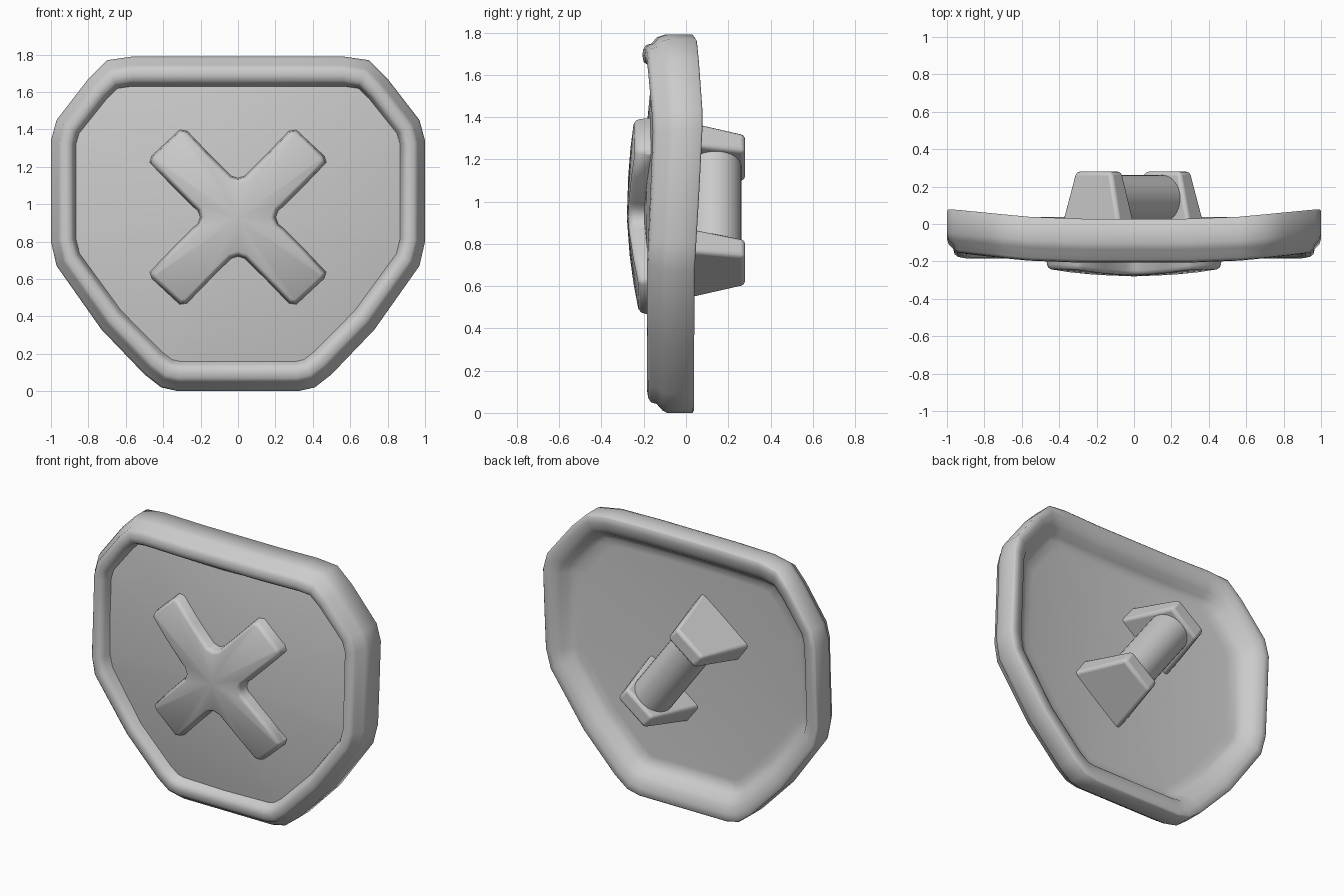
import bpy, bmesh, math
from mathutils import Vector, Matrix

if "Cube" in bpy.data.objects:
    bpy.data.objects.remove(bpy.data.objects["Cube"])


def finish(bm, name, angle=35, bevel=0):
    bmesh.ops.recalc_face_normals(bm, faces=bm.faces)
    me = bpy.data.meshes.new(name)
    bm.to_mesh(me)
    bm.free()
    ob = bpy.data.objects.new(name, me)
    bpy.context.collection.objects.link(ob)
    bpy.ops.object.select_all(action='DESELECT')
    bpy.context.view_layer.objects.active = ob
    ob.select_set(True)
    if bevel:
        m = ob.modifiers.new("bevel", 'BEVEL')
        m.width, m.segments = bevel, 3
        m.limit_method, m.angle_limit = 'ANGLE', math.radians(30)
    bpy.ops.object.shade_smooth_by_angle(angle=math.radians(angle))
    return ob


def inset(pts, d):
    """Offset a clockwise closed outline inward by d."""
    out = []
    for i, p in enumerate(pts):
        a = (p - pts[i - 1]).normalized()
        b = (pts[(i + 1) % len(pts)] - p).normalized()
        na, nb = Vector((a.y, -a.x)), Vector((b.y, -b.x))
        out.append(p + (na + nb) * d / (1 + na.dot(nb)))
    return out


def add_ring(bm, pts, yfun):
    return [bm.verts.new((p.x, yfun(p.x, p.y), p.y)) for p in pts]


def bridge(bm, rings):
    for r, s in zip(rings, rings[1:]):
        for i in range(len(r)):
            j = (i + 1) % len(r)
            bm.faces.new((r[i], r[j], s[j], s[i]))


def fan(bm, ring, co):
    c = bm.verts.new(co)
    for i in range(len(ring)):
        bm.faces.new((ring[i], ring[(i + 1) % len(ring)], c))


CZ = 0.925


def clamp(v):
    return max(0, min(1, v))


def panel_y(x, z):
    return -0.203 + 0.13 * x * x + 0.06 * ((z - CZ) / 0.8) ** 2 + 0.012 * max(0, CZ - z)


def back_y(x, z):
    return -0.085 + 0.07 * x * x + 0.015 * ((z - CZ) / 0.8) ** 2


def bend(x, z):
    k = clamp((abs(x) - 0.45) / 0.5)
    return k * (0.005 + 0.042 * clamp((z - 0.65) / 0.65))


def rim_inset(pts, d):
    """Inset slightly less on the sides than at the top and bottom."""
    return [Vector((p.x * (1 + 0.2 * d), p.y)) for p in inset(pts, d)]


# Shield outline, right half from top to bottom, then mirrored
half = [(0.28, 1.79), (0.56, 1.79), (0.70, 1.77), (0.80, 1.67), (0.97, 1.45), (1, 1.34),
        (1, 1.07), (1, 0.8), (0.97, 0.67), (0.73, 0.33), (0.5, 0.09), (0.41, 0.02), (0.32, 0)]
outline = [Vector((0, 1.79))] + [Vector(p) for p in half] + [Vector((0, 0))] \
    + [Vector((-x, z)) for x, z in reversed(half)]

# Shield: back panel, rim, raised bead and domed front panel
bm = bmesh.new()
rings = []
scales = [0.2, 0.4, 0.6, 0.8, 0.93]


def panel_rings(base, s_list, fun):
    c = Vector((0, CZ))
    return [add_ring(bm, [c + (p - c) * s for p in base], fun) for s in s_list]


rings += panel_rings(inset(outline, 0.18), scales + [1], back_y)
profile = [(0.155, -0.035), (0.125, 0.005), (0.09, 0.025), (0.05, 0.037), (0.01, 0.038),
           (0, 0.03), (0, -0.09), (0.012, -0.112), (0.042, -0.138), (0.05, -0.165),
           (0.07, -0.178), (0.10, -0.182), (0.13, -0.176), (0.147, -0.15)]
for d, y in profile:
    lean = -0.026 if y < -0.1 else -0.01
    rings.append(add_ring(bm, rim_inset(outline, d),
                          lambda x, z: y + bend(x, z) + lean * z / 1.79))
rings += panel_rings(rim_inset(outline, 0.16), [1] + scales[::-1], panel_y)
bridge(bm, rings)
fan(bm, rings[0], (0, back_y(0, CZ), CZ))
fan(bm, rings[-1], (0, panel_y(0, CZ), CZ))
finish(bm, "shield", 60)

# Raised cross emblem: one quarter with rounded notches, mirrored to four
quarter = [(0, 0.203), (0.04, 0.215), (0.16, 0.335), (0.275, 0.455), (0.31, 0.46),
           (0.455, 0.325), (0.465, 0.295), (0.355, 0.18), (0.235, 0.06)]
lower = [(x, -z) for x, z in reversed(quarter)]
right = quarter + [(0.21, 0.04), (0.195, 0), (0.21, -0.04)] + lower
cross = [Vector(p) for p in right] + [Vector((-x, z)) for x, z in reversed(right[1:-1])]
cross = [p + Vector((0, CZ + 0.005)) for p in cross]
bm = bmesh.new()
cr = [add_ring(bm, inset(cross, d),
               lambda x, z: panel_y(x, z) + o + (0.05 * max(0, 0.85 - z) if o < 0 else 0))
      for d, o in [(-0.01, 0.03), (0, -0.05), (0.006, -0.066), (0.02, -0.074)]]
bridge(bm, cr)
fan(bm, cr[-1], (0, -0.28, CZ))
finish(bm, "front_cross", 60)

# Grip on the back: two tapered brackets and a round bar
across, along = Vector((0.8, 0, 0.6)), Vector((0.6, 0, -0.8))
ends = [Vector((-0.19, 0, 1.21)), Vector((0.18, 0, 0.71))]
for name, c, s in (("upper_bracket", ends[0], -1), ("lower_bracket", ends[1], 1)):
    bm = bmesh.new()
    lv = []
    for y, w, t_in, t_out in [(-0.12, 0.45, 0.075, 0.085), (0.28, 0.24, 0.055, 0.05)]:
        lv.append([bm.verts.new(c + across * u * w / 2 + along * s * v + Vector((0, y, 0)))
                   for u, v in [(-1, -t_in), (1, -t_in), (1, t_out), (-1, t_out)]])
    bridge(bm, lv)
    for r in lv:
        bm.faces.new(r)
    finish(bm, name, 35, 0.02)

bm = bmesh.new()
axis = ends[1] - ends[0]
mid = (ends[0] + ends[1]) / 2 + Vector((0, 0.132, 0))
rot = axis.to_track_quat('Z', 'Y').to_matrix().to_4x4()
bmesh.ops.create_cone(bm, cap_ends=True, segments=32, radius1=0.13, radius2=0.13,
                      depth=axis.length, matrix=Matrix.Translation(mid) @ rot)
finish(bm, "grip_bar", 35)
